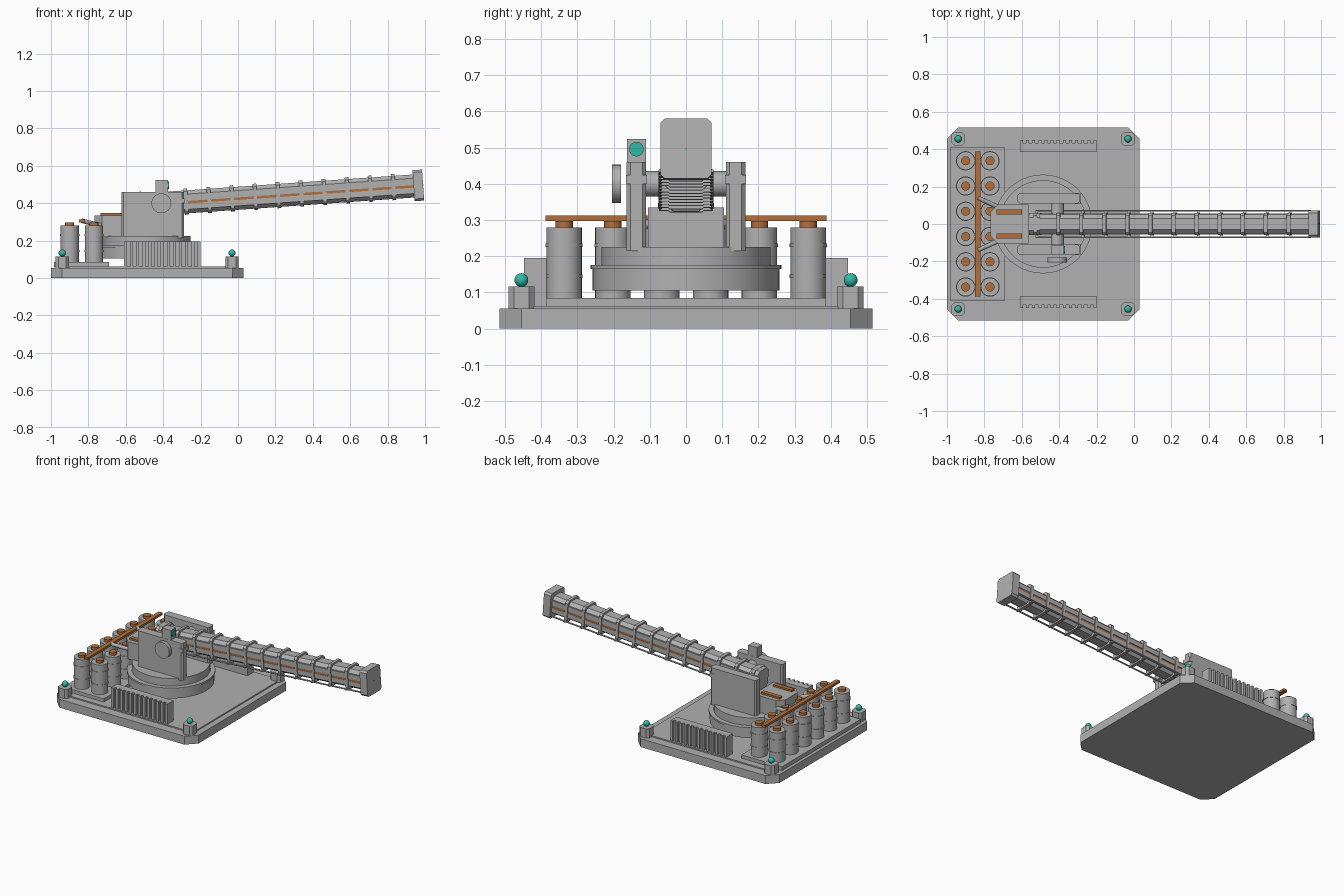
import bpy, bmesh, math
from mathutils import Matrix, Vector

cube = bpy.data.objects.get("Cube")
if cube:
    bpy.data.objects.remove(cube, do_unlink=True)


def material(name, rgb, metallic=0.0):
    m = bpy.data.materials.new(name)
    m.use_nodes = True
    m.diffuse_color = (*rgb, 1)
    m.node_tree.nodes["Principled BSDF"].inputs["Base Color"].default_value = (*rgb, 1)
    return m


GREY = material("steel_grey", (0.44, 0.44, 0.44))
COPPER = material("copper", (0.45, 0.16, 0.045))
TEAL = material("teal_light", (0.03, 0.5, 0.38))
# The barrel assembly is modelled level, then pitched up slightly
PITCH = Matrix.Translation((0, 0, 0.428)) @ Matrix.Rotation(math.radians(-4), 4, 'Y')


def finish(name, bm, mat, matrix=None, smooth=False):
    bmesh.ops.recalc_face_normals(bm, faces=bm.faces)
    if matrix:
        bm.transform(matrix)
    me = bpy.data.meshes.new(name)
    bm.to_mesh(me)
    bm.free()
    me.materials.append(mat)
    ob = bpy.data.objects.new(name, me)
    bpy.context.collection.objects.link(ob)
    if smooth:
        bpy.ops.object.select_all(action='DESELECT')
        ob.select_set(True)
        bpy.context.view_layer.objects.active = ob
        bpy.ops.object.shade_smooth_by_angle(angle=math.radians(35))
    return ob


def block(name, x, y, z, mat=GREY, cut=0.0, axis=2, matrix=None):
    """Box from ranges; cut chamfers the four edges that run along axis."""
    bm = bmesh.new()
    bmesh.ops.create_cube(bm, size=1)
    for v in bm.verts:
        v.co = [r[0] + (c + 0.5) * (r[1] - r[0]) for c, r in zip(v.co, (x, y, z))]
    if cut:
        edges = [e for e in bm.edges
                 if abs((e.verts[0].co - e.verts[1].co).normalized()[axis]) > 0.9]
        bmesh.ops.bevel(bm, geom=edges, offset=cut, segments=1, affect='EDGES')
    return finish(name, bm, mat, matrix)


def rod(name, a, b, r, mat=GREY, sides=32, matrix=None):
    """Cylinder between two points."""
    a, b = Vector(a), Vector(b)
    bm = bmesh.new()
    bmesh.ops.create_cone(bm, cap_ends=True, segments=sides, radius1=r, radius2=r,
                          depth=(b - a).length)
    bm.transform(Matrix.Translation((a + b) / 2)
                 @ (b - a).to_track_quat('Z', 'Y').to_matrix().to_4x4())
    return finish(name, bm, mat, matrix, True)


def ball(name, p, r, mat):
    bm = bmesh.new()
    bmesh.ops.create_uvsphere(bm, u_segments=20, v_segments=12, radius=r)
    return finish(name, bm, mat, Matrix.Translation(p), True)


def span(c, half):
    return (c - half, c + half)


# Base slab and deck
block("base_slab", (-1, 0.03), (-0.515, 0.515), (0, 0.055), cut=0.06)
block("deck_plate", (-0.96, -0.01), (-0.455, 0.455), (0.05, 0.063), cut=0.03)

# Corner posts with beacon lights
for x in (-0.94, -0.032):
    for y in (-0.455, 0.455):
        block("corner_post", span(x, 0.036), span(y, 0.036), (0.05, 0.116), cut=0.015)
        ball("beacon_light", (x, y, 0.134), 0.019, TEAL)

# Finned radiators on both sides
for s in (-1, 1):
    block("radiator_core", (-0.61, -0.2), sorted((s * 0.385, s * 0.432)), (0.06, 0.195))
    for i in range(13):
        block("radiator_fin", span(-0.602 + i * 0.0328, 0.008),
              sorted((s * 0.43, s * 0.448)), (0.063, 0.195))

# Capacitor bank
block("capacitor_tray", (-0.985, -0.69), (-0.41, 0.41), (0.06, 0.085))
for x in (-0.9, -0.77):
    for i in range(6):
        y = -0.337 + i * 0.135
        rod("capacitor", (x, y, 0.08), (x, y, 0.28), 0.049)
        for z in (0.14, 0.225):
            rod("capacitor_band", (x, y, z), (x, y, z + 0.01), 0.0515)
        rod("capacitor_terminal", (x, y, 0.28), (x, y, 0.297), 0.024, COPPER)
block("bus_bar", span(-0.835, 0.014), (-0.388, 0.388), (0.297, 0.312), COPPER)
for s in (-1, 1):
    rod("feed_cable", (-0.835, s * 0.14, 0.306), (-0.735, s * 0.095, 0.282), 0.012)

# Rotating turntable
TX = -0.487
rod("turntable_ring", (TX, 0, 0.105), (TX, 0, 0.168), 0.258, sides=64)
rod("turntable_lip", (TX, 0, 0.164), (TX, 0, 0.176), 0.264, sides=64)
rod("turntable_top", (TX, 0, 0.17), (TX, 0, 0.226), 0.234, sides=64)

# Rear housing with copper contacts
house = block("rear_housing", (-0.768, -0.565), (-0.105, 0.105), (0.22, 0.335))
bm = bmesh.new()
bm.from_mesh(house.data)
bmesh.ops.bevel(bm, geom=[e for e in bm.edges if all(v.co.x < -0.7 for v in e.verts)
                          and abs(e.verts[0].co.z - e.verts[1].co.z) > 0.05],
                offset=0.04, segments=1, affect='EDGES')
bm.to_mesh(house.data)
bm.free()
for y in (-0.064, 0.064):
    block("housing_contact", (-0.735, -0.6), span(y, 0.014), (0.33, 0.347), COPPER)

# Trunnion cheeks, sight and pivot disc
for s in (-1, 1):
    block("cheek", (-0.622, -0.29), span(s * 0.137, 0.027), (0.215, 0.46), cut=0.01)
    block("cheek_clamp", (-0.315, -0.286), span(s * 0.137, 0.029), (0.4, 0.425))
    rod("trunnion", (-0.41, s * 0.03, 0.4), (-0.41, s * 0.115, 0.4), 0.035)
rod("pivot_disc", (-0.41, -0.205, 0.4), (-0.41, -0.18, 0.4), 0.053)
block("sight_box", (-0.44, -0.375), span(-0.137, 0.026), (0.458, 0.524))
rod("sight_lens", (-0.376, -0.137, 0.496), (-0.369, -0.137, 0.496), 0.02, TEAL)

# Barrel body with copper side rails and lower guide rods
block("barrel_body", (-0.53, 0.96), (-0.05, 0.05), (-0.06, 0.06), cut=0.02, axis=0, matrix=PITCH)
block("breech_block", (-0.56, -0.5), (-0.058, 0.058), (-0.068, 0.068), cut=0.022, axis=0,
      matrix=PITCH)
for s in (-1, 1):
    for z in (-0.026, 0.02):
        block("barrel_side_plate", (-0.5, 0.95), sorted((s * 0.045, s * 0.055)), span(z, 0.016),
              matrix=PITCH)
    block("copper_rail", (-0.5, 0.95), sorted((s * 0.045, s * 0.053)), span(-0.004, 0.007),
          COPPER, matrix=PITCH)
    rod("guide_rod", (-0.53, s * 0.071, -0.058), (0.945, s * 0.071, -0.058), 0.005,
        sides=10, matrix=PITCH)

# Barrel frames, each with a lower cross tie
for i in range(12):
    x = -0.525 + i * 0.1235
    block("barrel_frame", span(x, 0.01), (-0.06, 0.06), (-0.07, 0.07), cut=0.015, axis=0,
          matrix=PITCH)
    block("cross_tie", span(x, 0.007), (-0.074, 0.074), (-0.066, -0.055), matrix=PITCH)

# Muzzle block
block("muzzle_block", (0.941, 0.992), (-0.071, 0.071), (-0.083, 0.083), cut=0.012, axis=0,
      matrix=PITCH)
rod("muzzle_light", (0.99, 0, 0), (0.994, 0, 0), 0.003, TEAL, 10, PITCH)
